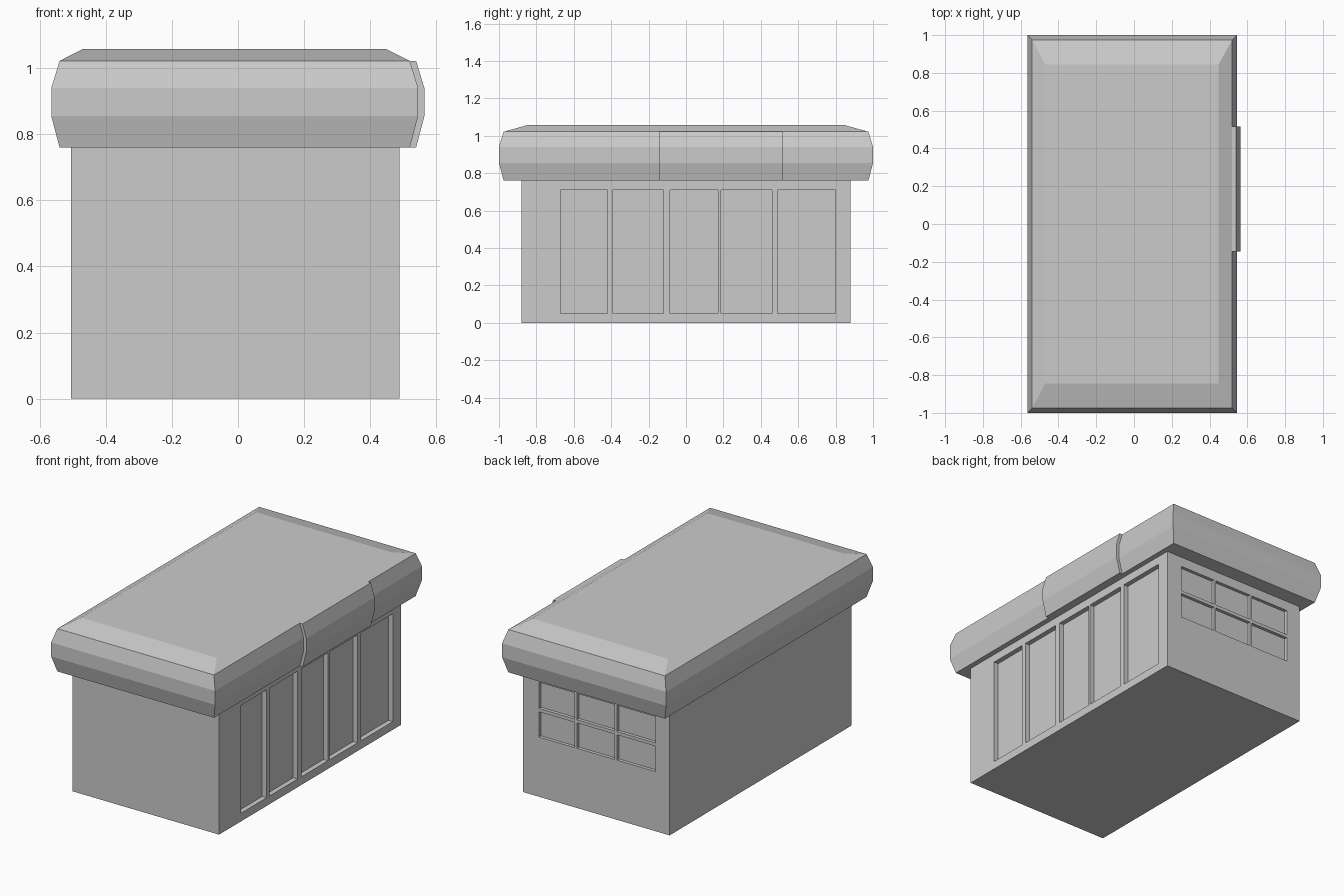
import bpy
import bmesh
from mathutils import Vector

cube = bpy.data.objects.get("Cube")
if cube:
    bpy.data.objects.remove(cube, do_unlink=True)

grey = bpy.data.materials.new("plain_grey")
grey.use_nodes = True
grey.diffuse_color = (0.6, 0.6, 0.6, 1)
grey.node_tree.nodes["Principled BSDF"].inputs["Base Color"].default_value = (0.6, 0.6, 0.6, 1)


def finish(bm, name):
    bmesh.ops.recalc_face_normals(bm, faces=bm.faces[:])
    mesh = bpy.data.meshes.new(name)
    bm.to_mesh(mesh)
    bm.free()
    mesh.materials.append(grey)
    obj = bpy.data.objects.new(name, mesh)
    bpy.context.collection.objects.link(obj)
    return obj


def stacked_rings(name, levels):
    """Closed solid from rectangles (x0, x1, y0, y1, z), bottom to top."""
    bm = bmesh.new()
    rings = [[bm.verts.new(p) for p in
              ((x0, y0, z), (x1, y0, z), (x1, y1, z), (x0, y1, z))]
             for x0, x1, y0, y1, z in levels]
    for low, high in zip(rings, rings[1:]):
        for i in range(4):
            j = (i + 1) % 4
            bm.faces.new((low[i], low[j], high[j], high[i]))
    bm.faces.new(rings[0][::-1])
    bm.faces.new(rings[-1])
    return finish(bm, name)


def recess_panes(bm, normal, axis, columns, rows, depth):
    """Cut one wall along the pane edges and push the panes inwards."""
    normal = Vector(normal)

    def wall():
        return [f for f in bm.faces if f.normal.dot(normal) > 0.99]

    for ax, spans in ((axis, columns), (2, rows)):
        for value in {v for span in spans for v in span}:
            co, no = Vector((0, 0, 0)), Vector((0, 0, 0))
            co[ax], no[ax] = value, 1
            faces = wall()
            geom = faces + list({e for f in faces for e in f.edges}) \
                + list({v for f in faces for v in f.verts})
            bmesh.ops.bisect_plane(bm, geom=geom, dist=1e-5, plane_co=co, plane_no=no)
            bm.normal_update()

    def inside(value, spans):
        return any(a < value < b for a, b in spans)

    panes = [f for f in wall()
             if inside(f.calc_center_median()[axis], columns)
             and inside(f.calc_center_median().z, rows)]
    pushed = bmesh.ops.extrude_discrete_faces(bm, faces=panes)["faces"]
    bmesh.ops.translate(bm, verts=list({v for f in pushed for v in f.verts}),
                        vec=-normal * depth)
    bm.normal_update()


# Kiosk body with recessed side panels and a barred rear window
X0, X1, Y, WALL_TOP = -0.505, 0.488, 0.88, 0.76
bm = bmesh.new()
bmesh.ops.create_cube(bm, size=1)
for v in bm.verts:
    v.co = (X1 if v.co.x > 0 else X0, Y if v.co.y > 0 else -Y,
            WALL_TOP if v.co.z > 0 else 0)
bm.normal_update()
recess_panes(bm, (1, 0, 0), 1,
             [(-0.67, -0.42), (-0.39, -0.12), (-0.085, 0.172), (0.188, 0.46), (0.49, 0.80)],
             [(0.05, 0.71)], 0.03)
recess_panes(bm, (0, 1, 0), 0,
             [(-0.41, -0.148), (-0.133, 0.122), (0.137, 0.38)],
             [(0.365, 0.52), (0.54, 0.70)], 0.02)
finish(bm, "kiosk_body")

# Bevelled canopy band, topped by the low hipped roof
BAND = [(0.025, 0.76), (0, 0.855), (0, 0.94), (0.025, 1.022)]
canopy = [(-0.565 + d, 0.545 - d, -1 + d, 1 - d, z) for d, z in BAND]
stacked_rings("canopy", canopy + [(-0.47, 0.448, -0.845, 0.845, 1.058)])

# Raised sign panel following the canopy profile
stacked_rings("sign_panel", [(0.45, 0.564 - d, -0.145, 0.515, z) for d, z in BAND])
